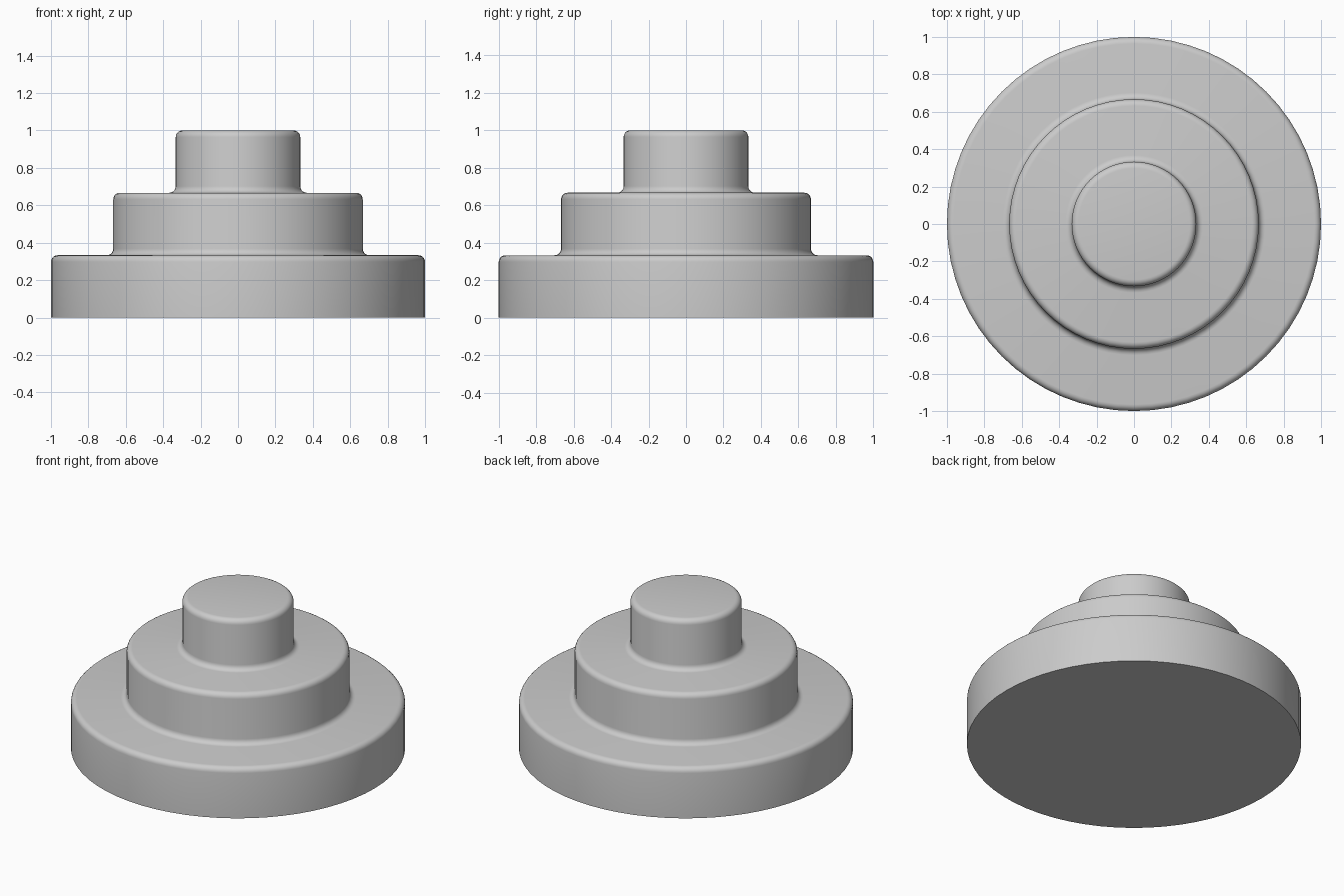
import bpy, bmesh, math

if "Cube" in bpy.data.objects:
    bpy.data.objects.remove(bpy.data.objects["Cube"])

SIDES = 64      # sides around the axis
FILLET = 0.035  # radius of rounded rims and inner corners
ARC = 5         # segments per rounded corner
TIERS = [(1.0, 0.333), (0.667, 0.667), (0.333, 1.0)]  # radius, top height


def arc(cx, cz, start, end):
    """Points of a quarter round in the (radius, height) plane."""
    pts = []
    for i in range(ARC + 1):
        a = math.radians(start + (end - start) * i / ARC)
        pts.append((cx + FILLET * math.cos(a), cz + FILLET * math.sin(a)))
    return pts


# Stepped profile: sharp base edge, rounded rims, coved inner corners
profile = [(TIERS[0][0], 0.0)]
for i, (r, top) in enumerate(TIERS):
    profile += arc(r - FILLET, top - FILLET, 0, 90)
    if i + 1 < len(TIERS):
        profile += arc(TIERS[i + 1][0] + FILLET, top + FILLET, 270, 180)

# Revolve the profile into rings, then cap top and bottom
bm = bmesh.new()
rings = []
for r, z in profile:
    rings.append([bm.verts.new((r * math.cos(2 * math.pi * k / SIDES),
                                r * math.sin(2 * math.pi * k / SIDES), z))
                  for k in range(SIDES)])
for low, high in zip(rings, rings[1:]):
    for k in range(SIDES):
        n = (k + 1) % SIDES
        bm.faces.new((low[k], low[n], high[n], high[k]))
bm.faces.new(rings[-1])
bm.faces.new(rings[0][::-1])

mesh = bpy.data.meshes.new("stepped_pedestal")
bm.to_mesh(mesh)
bm.free()
pedestal = bpy.data.objects.new("stepped_pedestal", mesh)
bpy.context.collection.objects.link(pedestal)

# Smooth shading with a crisp base edge
bpy.context.view_layer.objects.active = pedestal
pedestal.select_set(True)
bpy.ops.object.shade_smooth_by_angle(angle=math.radians(40))
